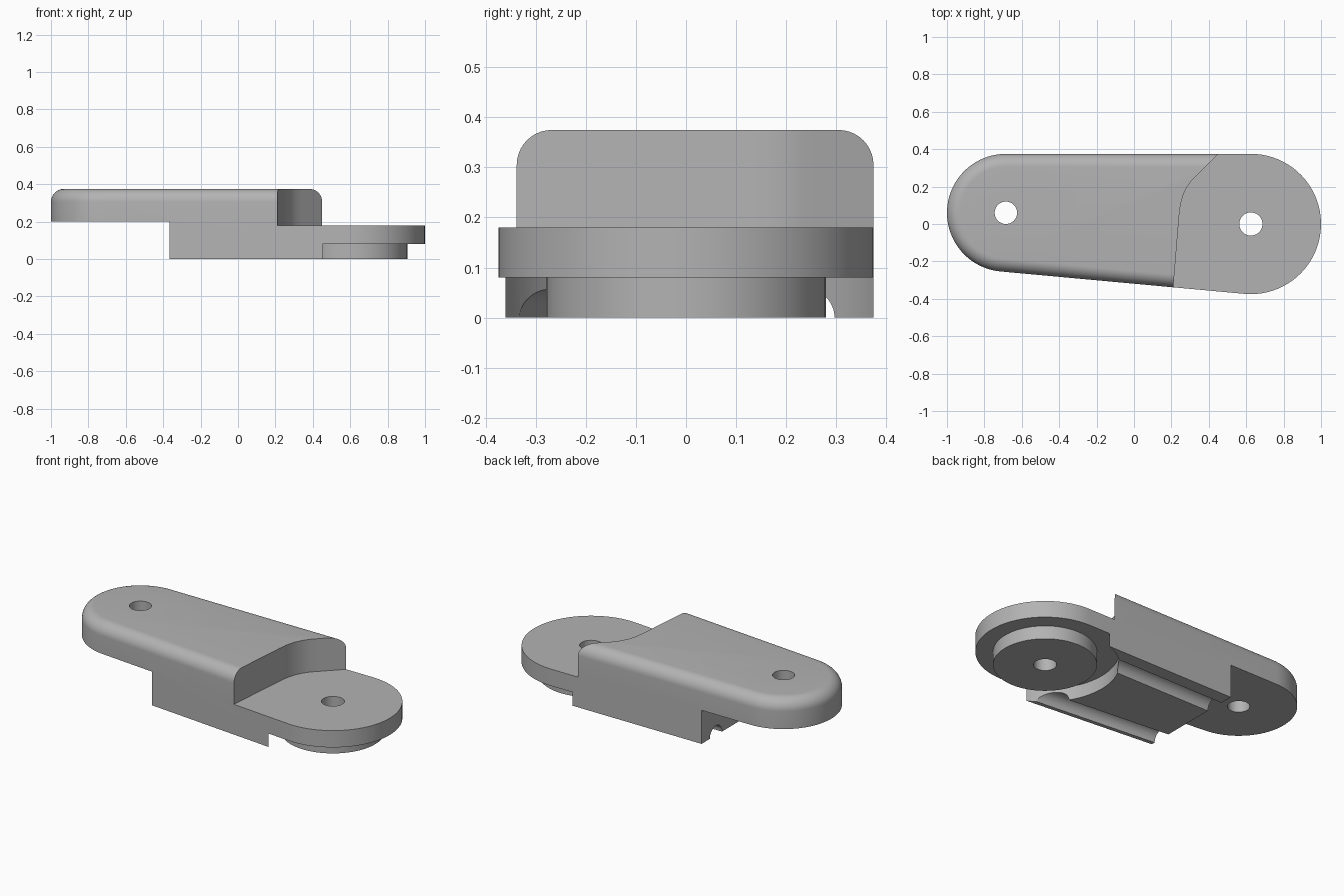
import bpy, bmesh
from math import sin, cos, pi, atan2, radians
from mathutils import Matrix, Vector

if "Cube" in bpy.data.objects:
    bpy.data.objects.remove(bpy.data.objects["Cube"], do_unlink=True)

grey = bpy.data.materials.new("plain grey")
grey.use_nodes = True
grey.diffuse_color = (0.45, 0.45, 0.45, 1)
grey.node_tree.nodes["Principled BSDF"].inputs["Base Color"].default_value = grey.diffuse_color

SMALL, SMALL_R = Vector((-0.685, 0.06)), 0.315
BIG, BIG_R = Vector((0.625, 0)), 0.375
TILT = 2 * atan2(BIG.y - SMALL.y, BIG.x - SMALL.x)   # slope of the front side
HEIGHT, FILLET = 0.375, 0.07


def arc(centre, radius, start, end, steps=40):
    angles = [start + (end - start) * i / steps for i in range(steps + 1)]
    return [(centre.x + radius * cos(a), centre.y + radius * sin(a)) for a in angles]


def outline(inset):
    """Two circles joined by tangent lines."""
    return (arc(BIG, BIG_R - inset, TILT - pi / 2, pi / 2)
            + arc(SMALL, SMALL_R - inset, pi / 2, TILT + 3 * pi / 2))


def loft(name, layers):
    """Solid through a stack of (points, z) rings."""
    bm = bmesh.new()
    rings = [[bm.verts.new((x, y, z)) for x, y in pts] for pts, z in layers]
    n = len(rings[0])
    for low, high in zip(rings, rings[1:]):
        for i in range(n):
            j = (i + 1) % n
            bm.faces.new((low[i], low[j], high[j], high[i]))
    bm.faces.new(rings[0][::-1])
    bm.faces.new(rings[-1])
    bmesh.ops.recalc_face_normals(bm, faces=bm.faces)
    mesh = bpy.data.meshes.new(name)
    bm.to_mesh(mesh)
    bm.free()
    mesh.materials.append(grey)
    obj = bpy.data.objects.new(name, mesh)
    bpy.context.collection.objects.link(obj)
    return obj


def prism(name, points, low, high):
    return loft(name, [(points, low), (points, high)])


def disc(name, centre, radius, low, high, sides=96):
    return prism(name, arc(centre, radius, 0, 2 * pi * (sides - 1) / sides, sides - 1), low, high)


def combine(target, tool, operation):
    mod = target.modifiers.new(tool.name, "BOOLEAN")
    mod.operation, mod.solver, mod.object = operation, "EXACT", tool
    bpy.context.view_layer.objects.active = target
    bpy.ops.object.modifier_apply(modifier=mod.name)
    bpy.data.objects.remove(tool, do_unlink=True)


# Arm with a rounded upper rim
layers = [(outline(0), 0)]
for k in range(11):
    a = pi / 2 * k / 10
    layers.append((outline(FILLET * (1 - cos(a))), HEIGHT - FILLET * (1 - sin(a))))
arm = loft("hinge_arm", layers)

# Lowered plate at the wide end, behind a curved step
step = [(0.205, -0.4), (0.242, 0.05), (0.25, 0.11), (0.265, 0.16), (0.285, 0.2),
        (0.31, 0.235), (0.34, 0.265), (0.5, 0.425), (1.2, 0.425), (1.2, -0.4)]
combine(arm, prism("step_cutter", step, 0.18, 0.6), "DIFFERENCE")

# Raised underside at the narrow end
notch = [(-1.2, -0.6), (-0.365, -0.6), (-0.365, 0.6), (-1.2, 0.6)]
combine(arm, prism("notch_cutter", notch, -0.1, 0.2), "DIFFERENCE")

# Circular recess under the wide end
combine(arm, disc("recess_cutter", BIG, 0.4, -0.1, 0.08), "DIFFERENCE")

# Two round channels along the underside, the front one parallel to its side
for name, y, slope in (("back_channel", 0.24, 0), ("front_channel", -0.205, TILT)):
    tool = disc(name, Vector((0, 0)), 0.057, -0.2, 0.8, 48)
    tool.data.transform(Matrix.Translation((-0.365, y, 0)) @ Matrix.Rotation(slope, 4, "Z")
                        @ Matrix.Rotation(pi / 2, 4, "Y"))
    combine(arm, tool, "DIFFERENCE")

# Round boss inside the recess, then the two pin holes
combine(arm, disc("boss", BIG, 0.28, 0, 0.12), "UNION")
combine(arm, disc("wide_end_hole", BIG, 0.062, -0.1, 0.6, 48), "DIFFERENCE")
combine(arm, disc("narrow_end_hole", SMALL, 0.06, -0.1, 0.6, 48), "DIFFERENCE")

bpy.ops.object.select_all(action="DESELECT")
arm.select_set(True)
bpy.context.view_layer.objects.active = arm
bpy.ops.object.shade_smooth_by_angle(angle=radians(25))
